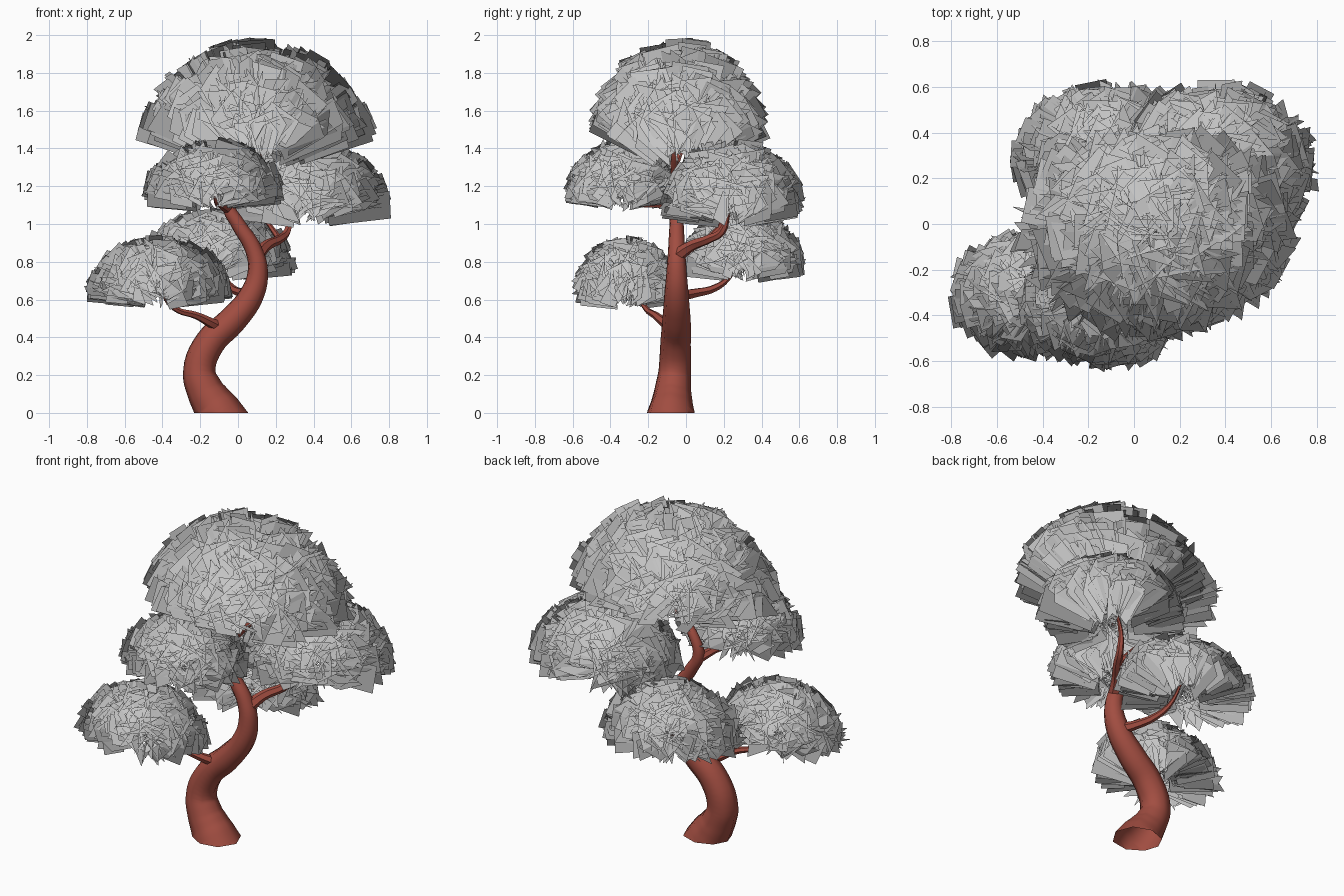
import bpy, bmesh, math, random
from mathutils import Vector

random.seed(7)
if "Cube" in bpy.data.objects:
    bpy.data.objects.remove(bpy.data.objects["Cube"], do_unlink=True)


def material(name, rgb):
    m = bpy.data.materials.new(name)
    m.use_nodes = True
    m.diffuse_color = (*rgb, 1)
    m.node_tree.nodes["Principled BSDF"].inputs["Base Color"].default_value = (*rgb, 1)
    return m


bark = material("red_brown_bark", (0.36, 0.075, 0.053))
leaf = material("grey_leaf", (0.55, 0.55, 0.55))


def limb(name, points, res):
    """Tapered smooth open tube through (x, y, z, radius) points."""
    cu = bpy.data.curves.new(name, 'CURVE')
    cu.dimensions = '3D'
    cu.bevel_depth = 1.0
    cu.bevel_resolution = res
    cu.resolution_u = 5
    sp = cu.splines.new('BEZIER')
    sp.bezier_points.add(len(points) - 1)
    for bp, (x, y, z, r) in zip(sp.bezier_points, points):
        bp.co = (x, y, z)
        bp.radius = r
        bp.handle_left_type = bp.handle_right_type = 'AUTO'
    sp.use_smooth = True
    cu.materials.append(bark)
    ob = bpy.data.objects.new(name, cu)
    bpy.context.collection.objects.link(ob)
    bpy.ops.object.select_all(action='DESELECT')
    ob.select_set(True)
    bpy.context.view_layer.objects.active = ob
    bpy.ops.object.convert(target='MESH')
    bpy.ops.object.shade_smooth_by_angle(angle=math.radians(50))
    return ob


def clump(name, centre, radii, width, count, lowest):
    """Puff of thin two-sided leaf cards that all point outward from one centre."""
    bm = bmesh.new()
    c, r = Vector(centre), Vector(radii)
    normals = []
    for _ in range(count):
        a = random.uniform(0, math.tau)
        z = random.uniform(lowest, 1)
        s = math.sqrt(1 - z * z)
        tip = Vector((s * math.cos(a) * r.x, s * math.sin(a) * r.y, z * r.z))
        tip *= random.uniform(0.88, 1.03)
        # The card's plane holds the outward direction and a random roll
        out = tip.normalized()
        noise = Vector([random.gauss(0, 1) for _ in range(3)])
        side = out.cross(noise).normalized() * width * random.uniform(0.4, 0.6)
        base = tip * random.uniform(0.22, 0.58)
        gap = side.cross(out).normalized() * 0.0008
        # Both sides are shaded softly, as part of one round puff
        soft = (out + noise * 0.12).normalized()
        corners = (base - side, base + side, tip + side, tip - side)
        bm.faces.new([bm.verts.new(c + p + gap) for p in corners])
        bm.faces.new([bm.verts.new(c + p - gap) for p in reversed(corners)])
        normals += [soft] * 8
    for f in bm.faces:
        f.smooth = True
    me = bpy.data.meshes.new(name)
    bm.to_mesh(me)
    bm.free()
    me.normals_split_custom_set(normals)
    me.materials.append(leaf)
    bpy.context.collection.objects.link(bpy.data.objects.new(name, me))


# Winding trunk, flared at the ground
trunk = limb("trunk", [
    (-0.07, -0.083, -0.08, 0.155), (-0.103, -0.08, 0, 0.127), (-0.14, -0.075, 0.06, 0.11),
    (-0.175, -0.07, 0.12, 0.098), (-0.205, -0.06, 0.22, 0.086), (-0.15, -0.055, 0.37, 0.081),
    (-0.03, -0.05, 0.49, 0.076), (0.07, -0.05, 0.62, 0.066), (0.105, -0.05, 0.75, 0.054),
    (0.08, -0.05, 0.87, 0.045), (0.0, -0.05, 1.0, 0.038), (-0.05, -0.05, 1.1, 0.033),
    (-0.02, -0.05, 1.2, 0.028), (0.07, -0.06, 1.3, 0.023), (0.14, -0.06, 1.38, 0.015),
    (0.17, -0.05, 1.46, 0.006)], 2)

# Cut the foot level with the ground
bm = bmesh.new()
bm.from_mesh(trunk.data)
bmesh.ops.bisect_plane(bm, geom=bm.verts[:] + bm.edges[:] + bm.faces[:],
                       plane_co=(0, 0, 0), plane_no=(0, 0, 1), clear_inner=True)
bm.to_mesh(trunk.data)
bm.free()

# Branches and twigs
limb("low_front_branch", [
    (-0.07, -0.05, 0.44, 0.036), (-0.14, -0.11, 0.475, 0.027), (-0.22, -0.16, 0.515, 0.02),
    (-0.33, -0.21, 0.55, 0.015), (-0.39, -0.25, 0.62, 0.011), (-0.42, -0.29, 0.75, 0.005)], 1)
limb("low_back_branch", [
    (0.08, -0.04, 0.62, 0.034), (0.02, 0.05, 0.635, 0.025), (-0.03, 0.15, 0.66, 0.02),
    (-0.07, 0.23, 0.72, 0.013), (-0.1, 0.29, 0.84, 0.006)], 1)
limb("mid_back_branch", [
    (0.1, -0.05, 0.83, 0.038), (0.15, 0.03, 0.885, 0.029), (0.22, 0.12, 0.92, 0.024),
    (0.26, 0.19, 0.96, 0.02), (0.28, 0.22, 1.05, 0.014), (0.34, 0.25, 1.16, 0.005)], 1)
limb("mid_back_twig", [
    (0.22, 0.12, 0.92, 0.018), (0.17, 0.18, 0.99, 0.012), (0.13, 0.22, 1.05, 0.009),
    (0.16, 0.26, 1.13, 0.005)], 1)
limb("mid_front_branch", [
    (-0.05, -0.05, 1.08, 0.03), (-0.09, -0.14, 1.105, 0.022), (-0.11, -0.24, 1.11, 0.016),
    (-0.13, -0.33, 1.22, 0.006)], 1)
limb("top_twig", [
    (0.07, -0.06, 1.3, 0.018), (0.07, -0.03, 1.37, 0.013), (0.03, 0.0, 1.46, 0.006)], 1)

# Foliage puffs
clump("top_foliage", (0.095, -0.035, 1.33), (0.65, 0.485, 0.64), 0.17, 620, 0.29)
clump("mid_front_foliage", (-0.125, -0.34, 1.13), (0.375, 0.3, 0.32), 0.125, 430, 0.09)
clump("mid_back_foliage", (0.365, 0.25, 1.05), (0.445, 0.38, 0.4), 0.14, 500, 0.09)
clump("low_front_foliage", (-0.42, -0.31, 0.61), (0.395, 0.29, 0.32), 0.125, 430, 0.09)
clump("low_back_foliage", (-0.11, 0.3, 0.75), (0.425, 0.33, 0.33), 0.125, 450, 0.09)
